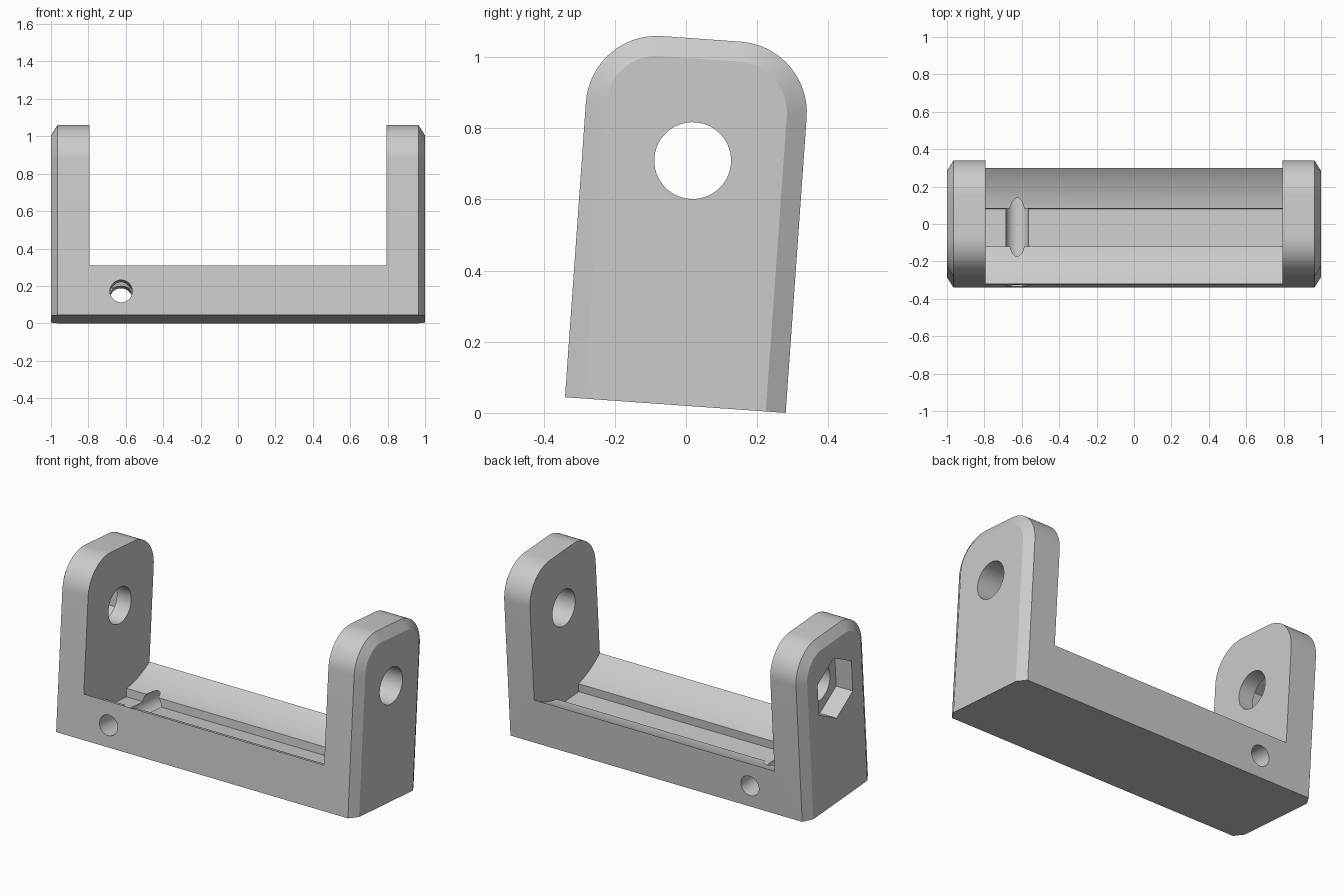
import bpy, bmesh, math
from mathutils import Matrix

cube = bpy.data.objects.get("Cube")
if cube:
    bpy.data.objects.remove(cube, do_unlink=True)

grey = bpy.data.materials.new("light grey")
grey.use_nodes = True
grey.diffuse_color = (0.6, 0.6, 0.6, 1)
grey.node_tree.nodes["Principled BSDF"].inputs["Base Color"].default_value = (0.6, 0.6, 0.6, 1)

HALF, HEIGHT = 0.311, 1.032      # arm half depth and height
AXIS = 0.689                     # height of the pivot axis
INNER, SHOULDER, END = 0.795, 0.965, 1.0
TROUGH_R = 0.525


def loft(name, sections):
    """Solid through matching (x, [(y, z), ...]) sections."""
    bm = bmesh.new()
    rings = [[bm.verts.new((x, y, z)) for y, z in pts] for x, pts in sections]
    for a, b in zip(rings, rings[1:]):
        for i in range(len(a)):
            j = (i + 1) % len(a)
            bm.faces.new((a[i], a[j], b[j], b[i]))
    bm.faces.new(rings[0])
    bm.faces.new(rings[-1])
    bmesh.ops.recalc_face_normals(bm, faces=bm.faces)
    mesh = bpy.data.meshes.new(name)
    bm.to_mesh(mesh)
    bm.free()
    mesh.materials.append(grey)
    obj = bpy.data.objects.new(name, mesh)
    bpy.context.collection.objects.link(obj)
    return obj


def arch(inset):
    """Upright plate outline with two rounded top corners."""
    half, top, r = HALF - inset, HEIGHT - inset, 0.2 - inset
    pts = [(-half, 0), (half, 0)]
    for side, start in ((1, 0), (-1, 90)):
        for i in range(17):
            a = math.radians(start + 90 * i / 16)
            pts.append((side * (half - r) + r * math.cos(a), top - r + r * math.sin(a)))
    return pts


def ring(r, n, y=0, z=0, turn=0):
    return [(y + r * math.cos(turn + math.tau * i / n),
             z + r * math.sin(turn + math.tau * i / n)) for i in range(n)]


def arc(y0, y1, n=16):
    """Part of the trough floor, concentric with the pivot axis."""
    ys = [y0 + (y1 - y0) * i / n for i in range(n + 1)]
    return [(y, AXIS - math.sqrt(TROUGH_R ** 2 - y * y)) for y in ys]


def prism(name, pts, x0, x1):
    return loft(name, [(x0, pts), (x1, pts)])


# Body with chamfered outer ends
bracket = loft("bracket", [(-END, arch(0.056)), (-SHOULDER, arch(0)),
                           (SHOULDER, arch(0)), (END, arch(0.056))])

# Rounded trough with a flat slot along its floor
slot, floor = 0.102, 0.125
trough = (arc(-0.4, -slot) + [(-slot, floor), (slot, floor)]
          + arc(slot, 0.4) + [(0.4, 1.3), (-0.4, 1.3)])
cutters = [prism("trough_cutter", trough, -INNER, INNER)]

# Pivot hole through both arms, and the hexagonal nut pocket
cutters.append(prism("pivot_cutter", ring(0.108, 48, z=AXIS), -1.2, 1.2))
cutters.append(prism("nut_cutter", ring(0.185, 6, z=AXIS, turn=math.pi / 6), -1.2, -0.89))

# Small cross hole through the base
cross = prism("cross_hole_cutter", ring(0.06, 32), -0.6, 0.6)
cross.data.transform(Matrix.Translation((-0.625, 0, 0.128)) @ Matrix.Rotation(math.pi / 2, 4, 'Z'))
cutters.append(cross)

bpy.ops.object.select_all(action='DESELECT')
bpy.context.view_layer.objects.active = bracket
bracket.select_set(True)
for cutter in cutters:
    cutter.hide_render = True
    mod = bracket.modifiers.new(cutter.name, 'BOOLEAN')
    mod.operation = 'DIFFERENCE'
    mod.solver = 'EXACT'
    mod.object = cutter
    bpy.ops.object.modifier_apply(modifier=mod.name)
    bpy.data.objects.remove(cutter, do_unlink=True)

# Lean the whole bracket slightly backwards
bracket.data.transform(Matrix.Translation((0, -0.03, 0.022))
                       @ Matrix.Rotation(math.radians(-4.06), 4, 'X'))
bpy.ops.object.shade_smooth_by_angle(angle=math.radians(25))
